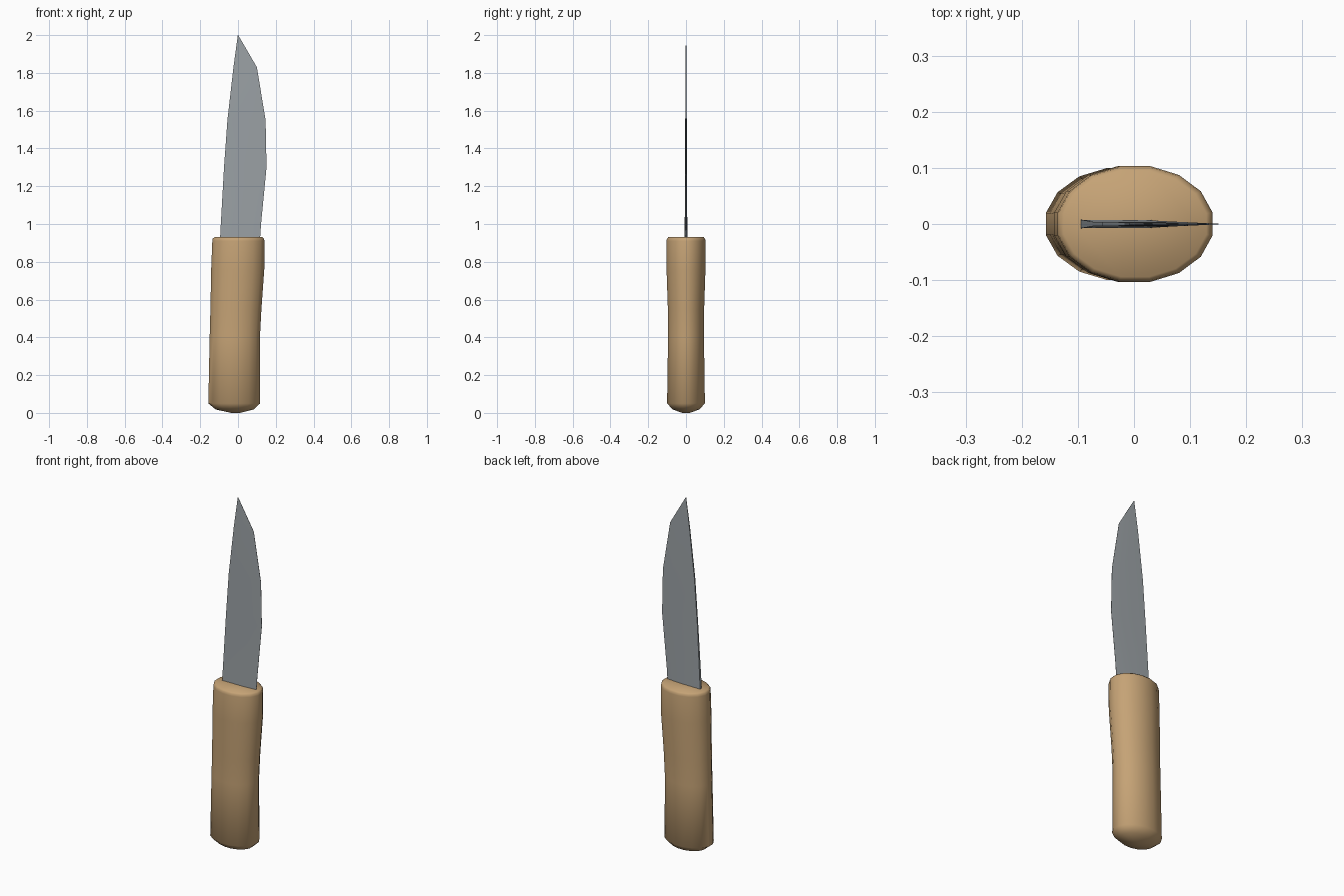
import bpy, math

if "Cube" in bpy.data.objects:
    bpy.data.objects.remove(bpy.data.objects["Cube"])


def material(name, rgb):
    m = bpy.data.materials.new(name)
    m.diffuse_color = (*rgb, 1)
    m.use_nodes = True
    m.node_tree.nodes["Principled BSDF"].inputs["Base Color"].default_value = m.diffuse_color
    return m


def loft(name, rings, mat, angle):
    """Skin a stack of equal-length rings and cap both ends."""
    n = len(rings[0])
    verts = [p for ring in rings for p in ring]
    faces = [(r * n + i, r * n + (i + 1) % n, (r + 1) * n + (i + 1) % n, (r + 1) * n + i)
             for r in range(len(rings) - 1) for i in range(n)]
    faces.append(tuple(reversed(range(n))))
    faces.append(tuple(range(len(verts) - n, len(verts))))
    mesh = bpy.data.meshes.new(name)
    mesh.from_pydata(verts, [], faces)
    mesh.materials.append(mat)
    ob = bpy.data.objects.new(name, mesh)
    bpy.context.collection.objects.link(ob)
    bpy.ops.object.select_all(action='DESELECT')
    ob.select_set(True)
    bpy.context.view_layer.objects.active = ob
    bpy.ops.object.shade_smooth_by_angle(angle=math.radians(angle))
    return ob


wood = material("light wood", (0.56, 0.365, 0.18))
steel = material("grey steel", (0.33, 0.36, 0.38))

# Handle: 16-sided oval; each row is z, left x, right x, half depth
handle_rows = [
    (0.00, -0.035, 0.010, 0.02), (0.018, -0.118, 0.083, 0.07),
    (0.05, -0.157, 0.117, 0.100), (0.40, -0.150, 0.116, 0.095),
    (0.55, -0.146, 0.124, 0.096), (0.76, -0.142, 0.139, 0.103),
    (0.91, -0.136, 0.140, 0.103), (0.922, -0.134, 0.137, 0.101),
    (0.93, -0.125, 0.129, 0.094)]
handle_rings = []
for z, left, right, depth in handle_rows:
    c, r = (left + right) / 2, (right - left) / 2 / math.cos(math.pi / 16)
    angles = [(i + 0.5) * math.tau / 16 for i in range(16)]
    handle_rings.append([(c + r * math.cos(a), depth * 1.02 * math.sin(a), z) for a in angles])
loft("handle", handle_rings, wood, 50)

# Blade: flat spine, bevel line and thin edge; z, spine x, bevel x, edge x, half thickness
blade_rows = [
    (0.88, -0.097, 0.03, 0.114, 0.008), (1.00, -0.091, 0.03, 0.122, 0.007),
    (1.30, -0.074, 0.085, 0.151, 0.004), (1.55, -0.056, 0.085, 0.146, 0.004),
    (1.83, -0.024, 0.045, 0.100, 0.003), (2.00, -0.001, 0.0, 0.001, 0.0005)]
blade_rings = [[(s, -t, z), (b, -t * 0.9, z), (e, -0.0005, z),
                (e, 0.0005, z), (b, t * 0.9, z), (s, t, z)]
               for z, s, b, e, t in blade_rows]
loft("blade", blade_rings, steel, 40)
